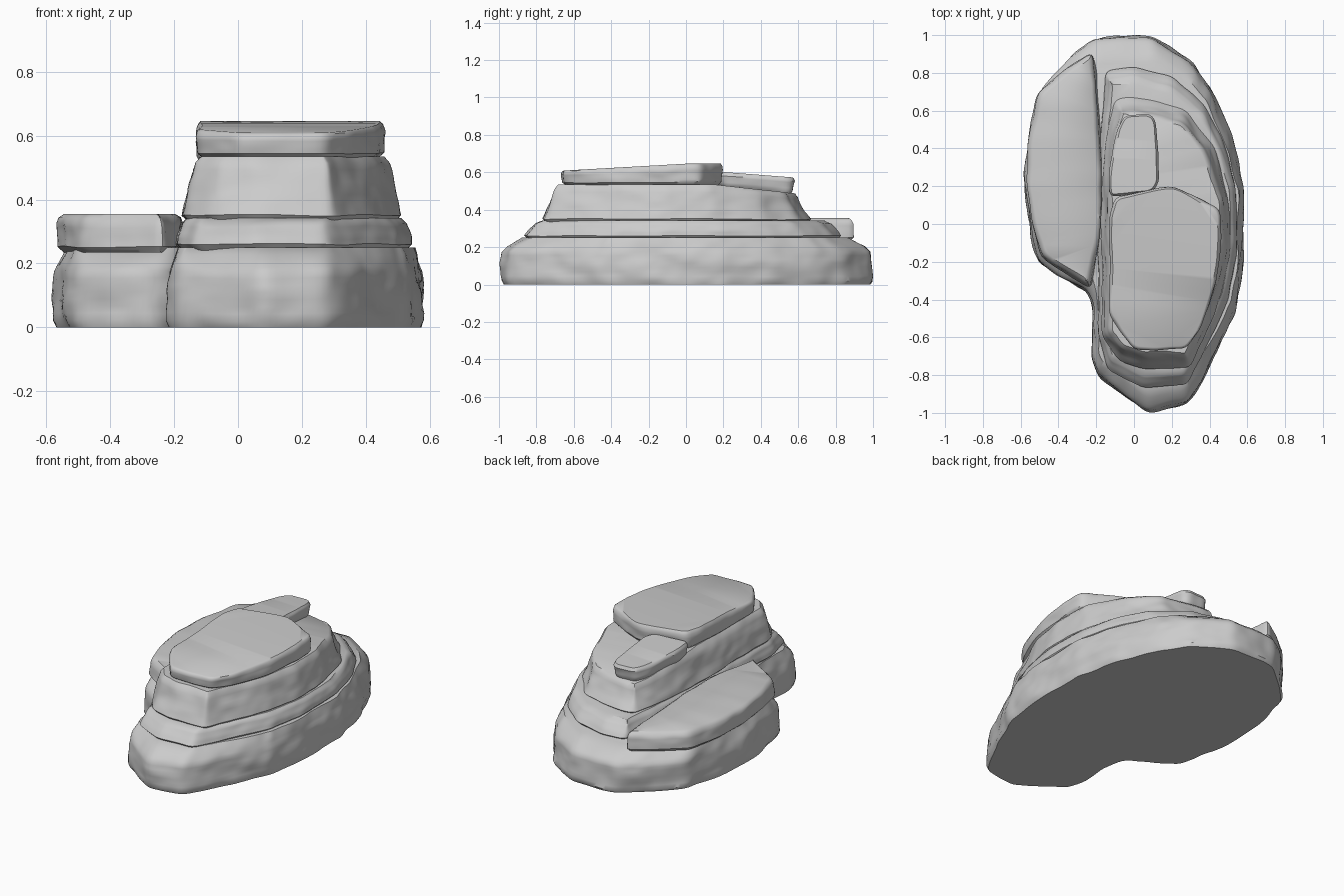
import bpy, bmesh, math
from mathutils import Vector, noise

if "Cube" in bpy.data.objects:
    bpy.data.objects.remove(bpy.data.objects["Cube"])


def contour(points, step=0.02, passes=3):
    # resample a closed outline evenly and soften its corners
    pts = []
    for i, p in enumerate(points):
        a, b = Vector(p), Vector(points[(i + 1) % len(points)])
        n = max(1, round((b - a).length / step))
        pts += [a.lerp(b, k / n) for k in range(n)]
    for _ in range(passes):
        pts = [(pts[i - 1] + pts[i] * 2 + pts[(i + 1) % len(pts)]) / 4 for i in range(len(pts))]
    return pts


def slab(name, outline, profile, bottom, top, rough=0.01):
    """Counter-clockwise outline; profile: (height fraction, x inset, y inset);
    bottom/top: functions of y."""
    pts = contour(outline)
    count = len(pts)
    normals = []
    for i in range(count):
        d = (pts[(i + 3) % count] - pts[i - 3]).normalized()
        normals.append(Vector((d.y, -d.x)))
    # subdivide the profile so that the rock noise has rows to act on
    rows = []
    for a, b in zip(profile, profile[1:]):
        n = max(1, math.ceil((b[0] - a[0]) / 0.1))
        rows += [[u + (v - u) * k / n for u, v in zip(a, b)] for k in range(n)]
    rows.append(profile[-1])
    bm = bmesh.new()
    rings = []
    for t, ix, iy in rows:
        ring = []
        for p, n in zip(pts, normals):
            x, y = p.x - n.x * ix, p.y - n.y * iy
            z = bottom(y) + (top(y) - bottom(y)) * t
            q = Vector((p.x * 5, p.y * 5, z * 10 + len(name)))
            d = rough * (noise.noise(q) + 0.4 * noise.noise(q * 2.3))
            lift = 0.006 * noise.noise(q * 0.8) if 0 < t < 1 else 0
            ring.append(bm.verts.new((x + n.x * d, y + n.y * d, z + lift)))
        rings.append(ring)
    for lo, hi in zip(rings, rings[1:]):
        for i in range(count):
            j = (i + 1) % count
            bm.faces.new((lo[i], lo[j], hi[j], hi[i]))
    bm.faces.new(rings[0][::-1])
    bm.faces.new(rings[-1])
    bmesh.ops.triangulate(bm, faces=[f for f in bm.faces if len(f.verts) > 4])
    bmesh.ops.recalc_face_normals(bm, faces=bm.faces)
    for f in bm.faces:
        f.smooth = True
    for e in bm.edges:
        e.smooth = e.calc_face_angle(0) < math.radians(42)
    mesh = bpy.data.meshes.new(name)
    bm.to_mesh(mesh)
    bm.free()
    bpy.context.collection.objects.link(bpy.data.objects.new(name, mesh))


def flat(z):
    return lambda y: z


def ramp(y0, z0, y1, z1):
    return lambda y: z0 + (z1 - z0) * min(1, max(0, (y - y0) / (y1 - y0)))


# broad base with a notch at the front left
slab("base_slab",
     [(.08, -1), (.28, -.95), (.36, -.83), (.55, -.45), (.575, -.2), (.578, .2),
      (.53, .42), (.41, .71), (.31, .85), (.1, .995), (-.2, .985), (-.32, .9),
      (-.5, .7), (-.56, .45), (-.578, .2), (-.54, -.1), (-.5, -.2), (-.4, -.27),
      (-.25, -.35), (-.22, -.42), (-.22, -.7), (-.19, -.81), (-.08, -.89)],
     [(0, .008, .01), (.08, 0, 0), (.45, 0, 0), (.7, .006, .01),
      (.82, .016, .04), (1, .032, .13)],
     flat(0), flat(.25), .014)

# low side block on the left
slab("left_slab",
     [(-.185, -.1), (-.165, .25), (-.195, .75), (-.22, .91), (-.37, .82),
      (-.51, .69), (-.56, .45), (-.57, .2), (-.54, 0), (-.49, -.18),
      (-.38, -.25), (-.23, -.345)],
     [(0, .02, .02), (.15, 0, 0), (.75, .004, .005), (.9, .012, .015), (1, .03, .03)],
     flat(.235), flat(.355))

# thin second layer
slab("second_layer",
     [(.05, -.865), (.28, -.855), (.35, -.72), (.5, -.4), (.55, -.1), (.545, .2),
      (.47, .45), (.38, .62), (.2, .78), (0, .84), (-.15, .81), (-.19, .3),
      (-.19, -.6), (-.14, -.77)],
     [(0, .02, .02), (.2, 0, 0), (.45, .004, .02), (.85, .02, .06), (1, .035, .1)],
     flat(.24), flat(.342))

# tall tapered third layer, its top falling towards the back
slab("third_layer",
     [(.05, -.765), (.3, -.765), (.36, -.62), (.47, -.35), (.515, -.1), (.505, .15),
      (.41, .42), (.27, .6), (.12, .65), (0, .67), (-.1, .66), (-.14, .5),
      (-.17, .2), (-.17, -.6), (-.08, -.72)],
     [(0, .015, .015), (.08, 0, 0), (.4, .015, .03), (.9, .04, .07), (1, .055, .09)],
     flat(.335), ramp(.15, .535, .6, .485), .012)

# large cap stone
slab("top_slab",
     [(0, -.665), (.28, -.665), (.35, -.56), (.44, -.3), (.462, -.05), (.455, .08),
      (.32, .15), (.2, .2), (.1, .185), (-.1, .14), (-.13, .05), (-.13, -.48)],
     [(0, .03, .03), (.2, .005, .005), (.75, 0, 0), (.92, .006, .006), (1, .015, .015)],
     flat(.525), ramp(-.67, .608, .0, .646))

# small stone behind the cap
slab("back_top_slab",
     [(-.13, .14), (.1, .17), (.13, .22), (.115, .56), (.08, .59), (-.05, .58),
      (-.09, .5), (-.135, .25)],
     [(0, .02, .03), (.3, .005, .015), (.8, 0, 0), (1, .012, .012)],
     ramp(.15, .515, .6, .475), ramp(.18, .603, .58, .572), .008)
